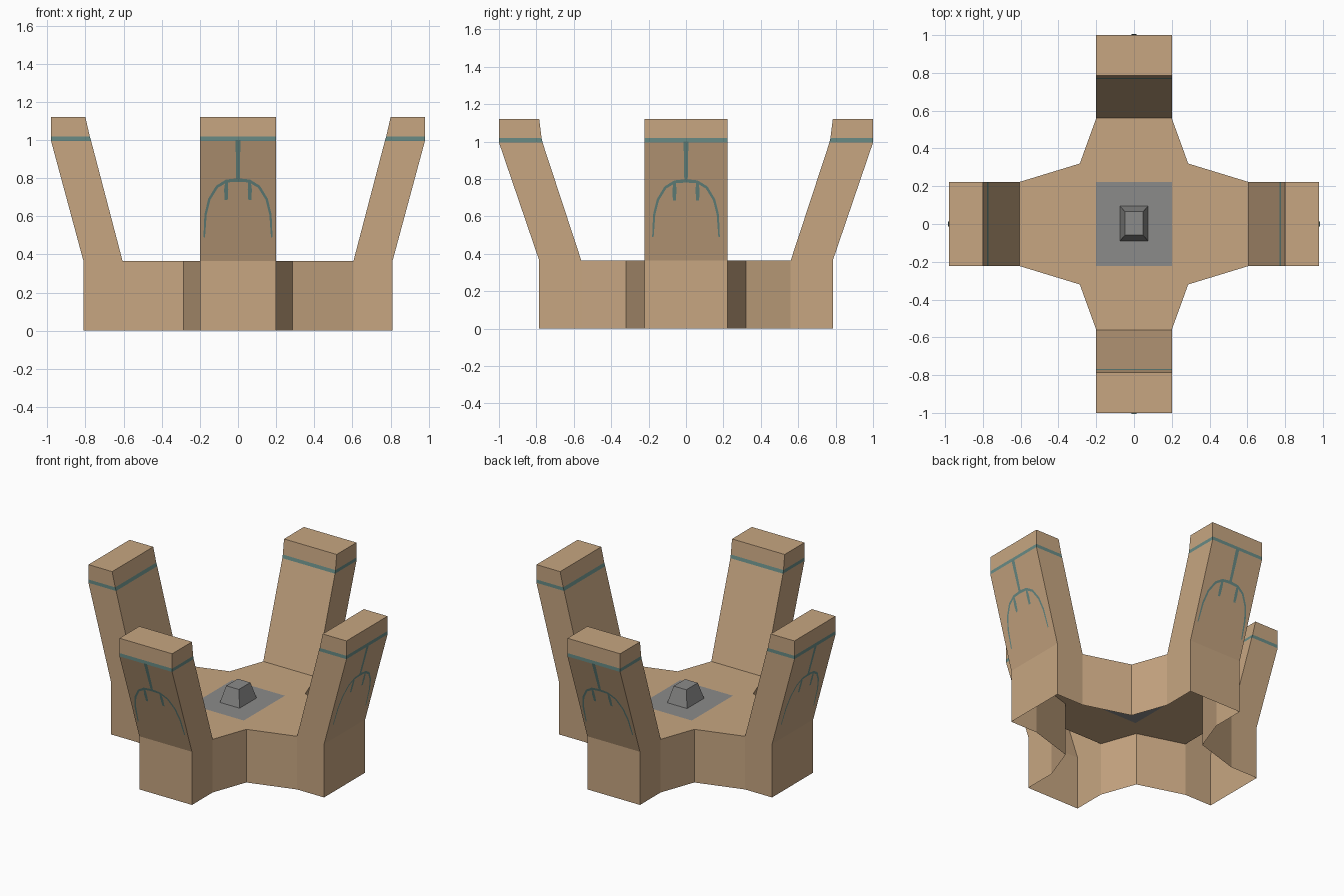
import bpy
import bmesh
from mathutils import Vector

if "Cube" in bpy.data.objects:
    bpy.data.objects.remove(bpy.data.objects["Cube"])


def material(name, rgb):
    m = bpy.data.materials.new(name)
    m.diffuse_color = (*rgb, 1)
    m.use_nodes = True
    m.node_tree.nodes["Principled BSDF"].inputs["Base Color"].default_value = m.diffuse_color
    return m


TAN = material("tan_stone", (0.57, 0.38, 0.22))
TEAL = material("teal_paint", (0.14, 0.26, 0.235))
GREY = material("grey_metal", (0.26, 0.26, 0.255))

DECK = 0.365                    # height of the deck
BAND = (0.995, 1.018)           # painted band round each prong
TOP = 1.12
# prong levels: (z, inner radius, outer radius)
X_LEVELS = [(0, .605, .81), (DECK, .605, .81), (BAND[0], .77, .98),
            (BAND[1], .777, .98), (TOP, .80, .98)]
Y_LEVELS = [(0, .56, .785), (DECK, .56, .785), (BAND[0], .767, 1.0),
            (BAND[1], .772, 1.0), (TOP, .785, 1.0)]
X_HALF, Y_HALF = .223, .20      # half widths of the side and front/back prongs


def place(axis, sign, r, t, z):
    """Point at radius r along a prong, t across it."""
    return Vector((sign * r, t, z)) if axis == 0 else Vector((t, sign * r, z))


def finish(bm, name, mats):
    me = bpy.data.meshes.new(name)
    bm.to_mesh(me)
    bm.free()
    for m in mats:
        me.materials.append(m)
    ob = bpy.data.objects.new(name, me)
    bpy.context.collection.objects.link(ob)
    return ob


ARMS = [(0, 1, X_LEVELS, X_HALF), (0, -1, X_LEVELS, X_HALF),
        (1, 1, Y_LEVELS, Y_HALF), (1, -1, Y_LEVELS, Y_HALF)]

# Hollow base with four leaning prongs, open underneath
bm = bmesh.new()


def face(points, mat=0):
    f = bm.faces.new([bm.verts.new(p) for p in points])
    f.material_index = mat


for axis, sign, levels, half in ARMS:
    rings = []
    for z, rin, rout in levels:
        rings.append([place(axis, sign, r, t, z) for r, t in
                      ((rin, -half), (rout, -half), (rout, half), (rin, half))])
    for i in range(len(rings) - 1):
        a, b = rings[i], rings[i + 1]
        for k in range(3 if i == 0 else 4):     # no inner wall below the deck
            n = (k + 1) % 4
            face((a[k], a[n], b[n], b[k]), 1 if i == 2 else 0)
    face(rings[-1])

# Deck corners, with the walls below them
PX, PY = .20, .223              # half size of the grey centre square
for sx in (-1, 1):
    for sy in (-1, 1):
        pts = [Vector((sx * x, sy * y, DECK)) for x, y in
               ((Y_HALF, .56), (.287, .32), (.605, X_HALF))]
        face(pts + [Vector((sx * PX, sy * PY, DECK))])
        for p, q in zip(pts, pts[1:]):
            face((p, q, Vector((q.x, q.y, 0)), Vector((p.x, p.y, 0))))
# Deck strips leading to the prongs, then the centre square
for s in (-1, 1):
    face([(s * .605, -X_HALF, DECK), (s * .605, X_HALF, DECK),
          (s * PX, PY, DECK), (s * PX, -PY, DECK)])
    face([(-Y_HALF, s * .56, DECK), (Y_HALF, s * .56, DECK),
          (PX, s * PY, DECK), (-PX, s * PY, DECK)])
face([(-PX, -PY, DECK), (PX, -PY, DECK), (PX, PY, DECK), (-PX, PY, DECK)], 2)

bmesh.ops.remove_doubles(bm, verts=bm.verts, dist=0.0005)
bmesh.ops.recalc_face_normals(bm, faces=bm.faces)
finish(bm, "pronged_base", [TAN, TEAL, GREY])

# Painted branch motif on each outer face: (points as (across, z), widths)
ARCH = [(0, .79), (.06, .785), (.11, .755), (.15, .69), (.17, .61), (.177, .49)]
ARCH_W = [.018, .016, .014, .013, .012, .008]
STROKES = [([(0, 1.0), (0, .79)], [.026, .018]),
           (ARCH, ARCH_W),
           ([(-t, z) for t, z in ARCH], ARCH_W)]
for s in (-1, 1):
    STROKES.append(([(s * .06, .785), (s * .062, .74), (s * .062, .685)],
                    [.012, .022, .016]))

for (axis, sign, levels, half), side in zip(ARMS, ("right", "left", "back", "front")):
    bm = bmesh.new()
    (z0, _, r0), (z1, _, r1) = levels[1], levels[2]
    for pts, widths in STROKES:
        rows = []
        for i, (t, z) in enumerate(pts):
            a, b = Vector(pts[max(i - 1, 0)]), Vector(pts[min(i + 1, len(pts) - 1)])
            d = (b - a).normalized()
            off = Vector((-d.y, d.x)) * widths[i] / 2
            row = []
            for p in (Vector((t, z)) + off, Vector((t, z)) - off):
                r = r0 + (r1 - r0) * (p.y - z0) / (z1 - z0) + .003
                row.append(bm.verts.new(place(axis, sign, r, p.x, p.y)))
            rows.append(row)
        for a, b in zip(rows, rows[1:]):
            f = bm.faces.new((a[0], a[1], b[1], b[0]))
            f.normal_update()
            if f.normal[axis] * sign < 0:       # face outwards
                f.normal_flip()
    finish(bm, side + "_branch_motif", [TEAL])

# Tapered block in the middle of the deck
bm = bmesh.new()
bmesh.ops.create_cube(bm, size=1)
for v in bm.verts:
    upper = v.co.z > 0
    v.co.x *= .096 if upper else .15
    v.co.y *= .125 if upper else .185
    v.co.z = DECK + (.11 if upper else 0)
    v.co.y += .003
finish(bm, "centre_block", [GREY])
